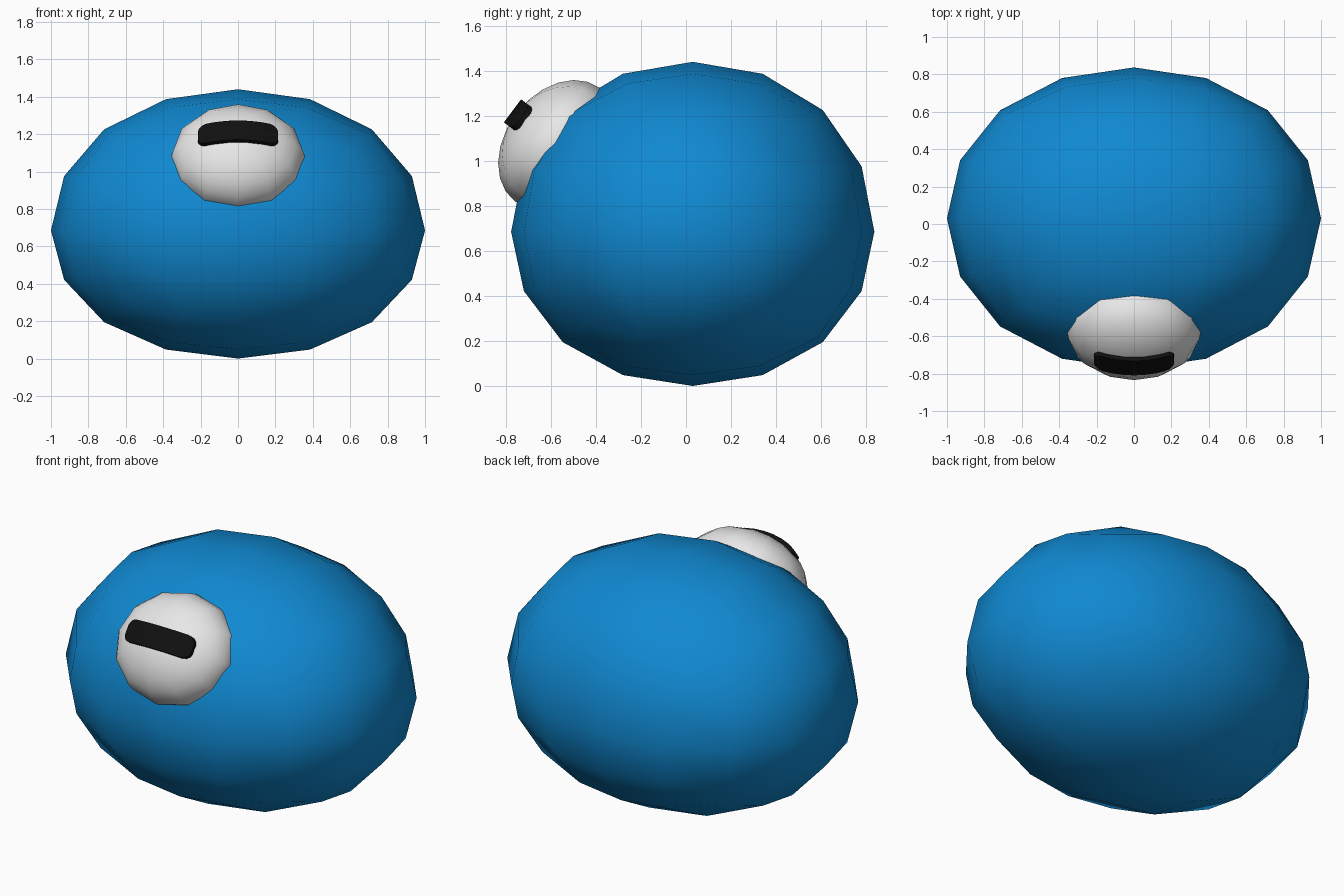
import bpy, bmesh, math
from mathutils import Matrix, Vector

cube = bpy.data.objects.get("Cube")
if cube:
    bpy.data.objects.remove(cube, do_unlink=True)


def material(name, rgb, roughness=0.6):
    m = bpy.data.materials.new(name)
    m.use_nodes = True
    m.diffuse_color = (*rgb, 1)
    bsdf = m.node_tree.nodes["Principled BSDF"]
    bsdf.inputs["Base Color"].default_value = (*rgb, 1)
    bsdf.inputs["Roughness"].default_value = roughness
    return m


def add_object(name, bm, mat, smooth=True):
    bmesh.ops.recalc_face_normals(bm, faces=bm.faces[:])
    for f in bm.faces:
        f.smooth = smooth
    mesh = bpy.data.meshes.new(name)
    bm.to_mesh(mesh)
    bm.free()
    mesh.materials.append(mat)
    obj = bpy.data.objects.new(name, mesh)
    bpy.context.collection.objects.link(obj)
    return obj


blue = material("blue", (0.005, 0.25, 0.64))
white = material("white", (0.8, 0.8, 0.8))
black = material("black", (0.005, 0.005, 0.005))

# Body: cube sphere with even angles, stretched wide, a little taller above the middle
bm = bmesh.new()
bmesh.ops.create_cube(bm, size=2)
bmesh.ops.subdivide_edges(bm, edges=bm.edges[:], cuts=3, use_grid_fill=True)
for v in bm.verts:
    p = Vector([math.tan(c * math.pi / 4) for c in v.co]).normalized()
    p *= 1 + 0.025 * (1 - sum(c ** 4 for c in p))
    v.co = (p.x, 0.03 + 0.807 * p.y, 0.685 + p.z * (0.755 if p.z > 0 else 0.685))
add_object("body", bm, blue)

# Eye frame: local z looks forward and up, local x stays level
eye_frame = (Matrix.Translation((0, -0.571, 1.072))
             @ Matrix.Rotation(math.atan2(0.8, 0.6), 4, 'X'))

# Eyeball: flattened twelve-sided sphere, half sunk in the body
bm = bmesh.new()
bmesh.ops.create_uvsphere(bm, u_segments=12, v_segments=12, radius=1)
bmesh.ops.scale(bm, vec=(0.36, 0.315, 0.23), verts=bm.verts[:])
bmesh.ops.transform(bm, matrix=eye_frame, verts=bm.verts[:])
add_object("eyeball", bm, white)

# Pupil: rounded bar bent over the eyeball
half_width, half_height, corner = 0.215, 0.064, 0.045
bm = bmesh.new()
arc = [half_width - corner + corner * math.sin(math.radians(a)) for a in (0, 30, 60, 80, 90)]
xs = [-x for x in reversed(arc)] + [-0.12, -0.06, 0, 0.06, 0.12] + arc
columns = []
for x in xs:
    over = max(0, abs(x) - (half_width - corner))
    h = half_height - corner + math.sqrt(max(0, corner ** 2 - over ** 2))
    outer = 0.25 * math.sqrt(1 - (x / 0.36) ** 2)
    columns.append([bm.verts.new((x, y, z)) for y, z in
                    ((-h, outer), (h, outer), (h, outer - 0.05), (-h, outer - 0.05))])
for a, b in zip(columns, columns[1:]):
    for i in range(4):
        j = (i + 1) % 4
        bm.faces.new((a[i], a[j], b[j], b[i]))
bm.faces.new(columns[0])
bm.faces.new(columns[-1])
bmesh.ops.transform(bm, matrix=eye_frame, verts=bm.verts[:])
pupil = add_object("pupil", bm, black)
bpy.context.view_layer.objects.active = pupil
pupil.select_set(True)
bpy.ops.object.shade_smooth_by_angle(angle=math.radians(35))
